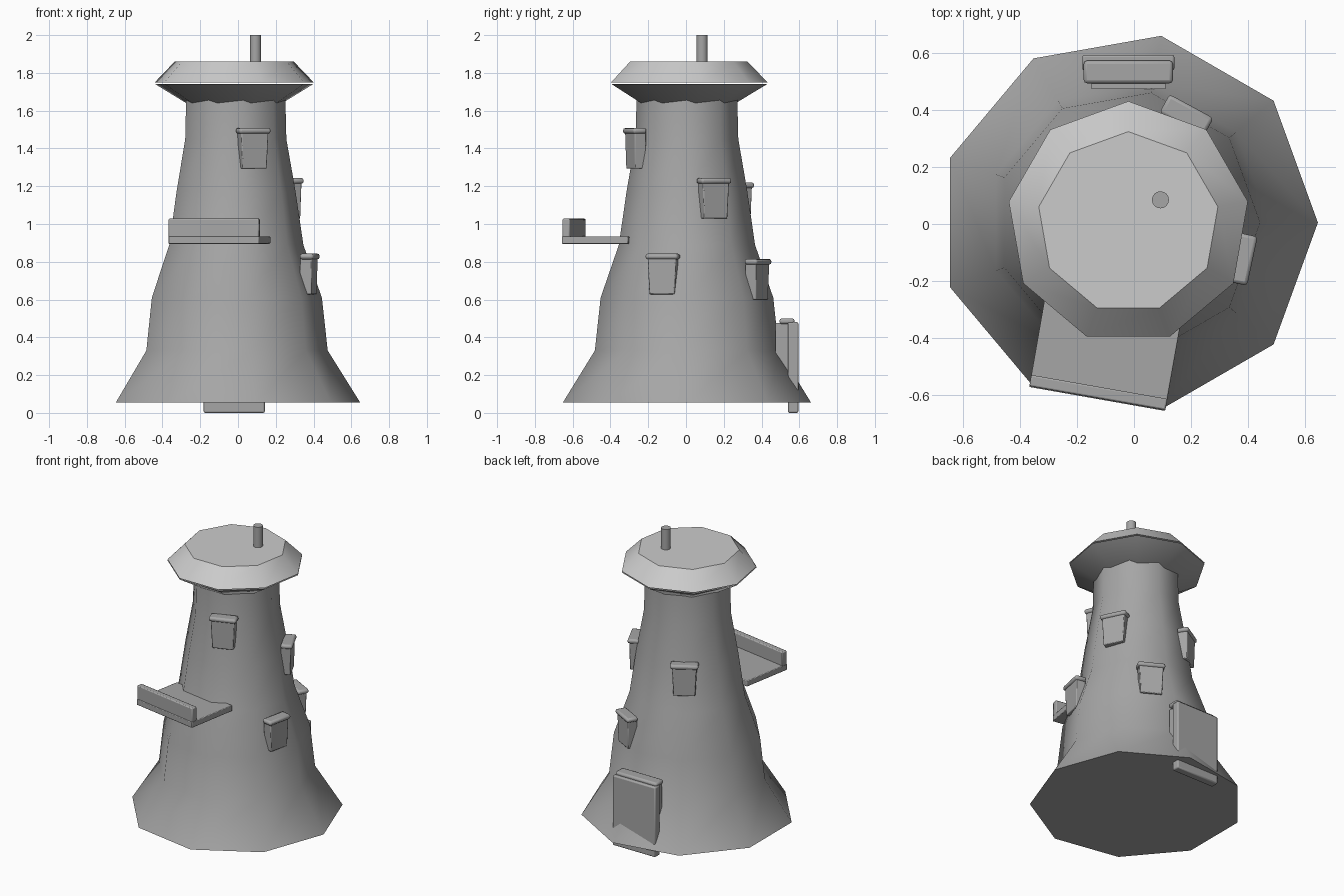
import bpy, bmesh, math
from mathutils import Matrix

if "Cube" in bpy.data.objects:
    bpy.data.objects.remove(bpy.data.objects["Cube"])

CX, CY = -0.02, 0.005  # tower axis


def grey(name, v):
    m = bpy.data.materials.new(name)
    m.diffuse_color = (v, v, v, 1)
    m.use_nodes = True
    m.node_tree.nodes["Principled BSDF"].inputs["Base Color"].default_value = m.diffuse_color
    return m


STONE = grey("stone", 0.38)
ROOF = grey("roof", 0.6)


def finish(bm, name, angle, bevel=0.0, mat=STONE):
    bmesh.ops.recalc_face_normals(bm, faces=bm.faces)
    me = bpy.data.meshes.new(name)
    bm.to_mesh(me)
    bm.free()
    me.materials.append(mat)
    ob = bpy.data.objects.new(name, me)
    bpy.context.collection.objects.link(ob)
    if bevel:
        m = ob.modifiers.new("bevel", 'BEVEL')
        m.width = bevel
        m.segments = 2
    bpy.ops.object.select_all(action='DESELECT')
    ob.select_set(True)
    bpy.context.view_layer.objects.active = ob
    bpy.ops.object.shade_smooth_by_angle(angle=math.radians(angle))
    return ob


def loft(name, profile, sides, phase, angle, cx=CX, cy=CY, mat=STONE):
    """Stack of regular polygons given as (radius, z), capped at both ends."""
    bm = bmesh.new()
    rings = []
    for r, z in profile:
        ring = []
        for i in range(sides):
            a = math.radians(phase) + 2 * math.pi * i / sides
            ring.append(bm.verts.new((cx + r * math.cos(a), cy + r * math.sin(a), z)))
        rings.append(ring)
    for lo, hi in zip(rings, rings[1:]):
        for i in range(sides):
            j = (i + 1) % sides
            bm.faces.new((lo[i], lo[j], hi[j], hi[i]))
    bm.faces.new(rings[0])
    bm.faces.new(rings[-1])
    return finish(bm, name, angle, mat=mat)


def block(name, deg, d, t, z, bevel=0.0, taper=0.0):
    """Box in tower coordinates: d = distance range from the axis along deg,
    t = sideways range, z = height range; taper narrows the lower end."""
    bm = bmesh.new()
    bmesh.ops.create_cube(bm, size=1)
    for v in bm.verts:
        low = v.co.z < 0
        out, side = v.co.x > 0, v.co.y > 0
        k = taper if low else 0
        v.co = (d[1] - k * 0.4 if out else d[0],
                t[1] - k if side else t[0] + k,
                z[0] if low else z[1])
    bm.transform(Matrix.Translation((CX, CY, 0)) @ Matrix.Rotation(math.radians(deg), 4, 'Z'))
    return finish(bm, name, 40, bevel)


# Flared nine-sided tower
loft("tower_body", [(0.667, 0.055), (0.495, 0.33), (0.464, 0.61), (0.366, 0.89),
                    (0.325, 1.17), (0.276, 1.45), (0.27, 1.70)], 9, 0, 45)

# Roof: sloped eaves below, cap above
loft("roof_eaves", [(0.25, 1.635), (0.427, 1.742)], 9, 90, 45)
loft("roof_cap", [(0.427, 1.75), (0.32, 1.86)], 9, 90, 40, mat=ROOF)
loft("chimney", [(0.03, 1.84), (0.03, 2.0)], 16, 0, 40, 0.093, 0.085)

# Windows: tapered panel with a rounded ledge on top
# (angle, outer distance, sideways shift, top z)
for i, (deg, d, s, top) in enumerate([(-70, 0.332, 0, 1.508), (25.5, 0.37, 0, 1.243),
                                      (-12, 0.455, -0.042, 0.843), (61.5, 0.466, 0, 0.815),
                                      (121, 0.367, 0, 1.22)]):
    block(f"window_panel_{i}", deg, (d - 0.075, d - 0.01), (s - 0.077, s + 0.077),
          (top - 0.215, top - 0.02), 0.005, 0.009)
    block(f"window_ledge_{i}", deg, (d - 0.075, d), (s - 0.088, s + 0.088), (top - 0.03, top), 0.012)

# Balcony with front rail
block("balcony_floor", 260, (0.275, 0.63), (-0.243, 0.243), (0.895, 0.935), 0.004)
block("balcony_rail", 260, (0.587, 0.627), (-0.243, 0.243), (0.93, 1.028), 0.006)

# Door at the back, slab runs down through the flare to the ground
block("door_slab", 90, (0.535, 0.59), (-0.162, 0.162), (0.0, 0.48), 0.008)
block("door_panel", 90, (0.47, 0.555), (-0.13, 0.13), (0.10, 0.475))
block("door_ledge", 90, (0.49, 0.57), (-0.157, 0.157), (0.47, 0.5), 0.012)
